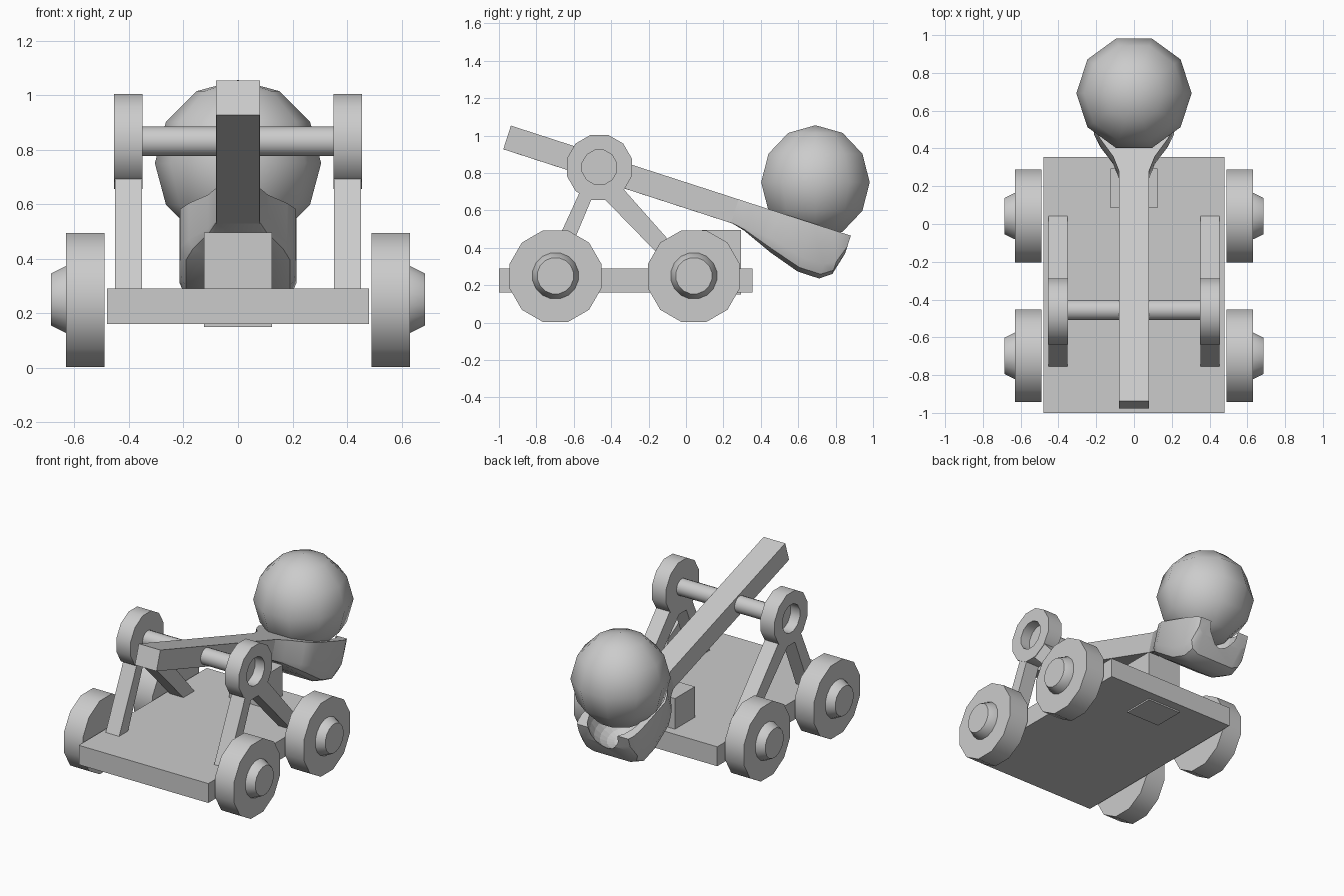
import bpy, bmesh, math
from mathutils import Vector, Matrix

if "Cube" in bpy.data.objects:
    bpy.data.objects.remove(bpy.data.objects["Cube"], do_unlink=True)

grey = bpy.data.materials.new("plain_grey")
grey.use_nodes = True
grey.diffuse_color = (0.6, 0.6, 0.6, 1)
grey.node_tree.nodes["Principled BSDF"].inputs["Base Color"].default_value = (0.6, 0.6, 0.6, 1)


def finish(name, bm, smooth=None):
    bmesh.ops.recalc_face_normals(bm, faces=bm.faces)
    mesh = bpy.data.meshes.new(name)
    bm.to_mesh(mesh)
    bm.free()
    obj = bpy.data.objects.new(name, mesh)
    bpy.context.collection.objects.link(obj)
    mesh.materials.append(grey)
    if smooth:
        bpy.ops.object.select_all(action="DESELECT")
        obj.select_set(True)
        bpy.context.view_layer.objects.active = obj
        bpy.ops.object.shade_smooth_by_angle(angle=math.radians(smooth))
    return obj


def loft(name, rings, smooth=None):
    """Skin a list of equal point rings and cap both ends."""
    bm = bmesh.new()
    loops = [[bm.verts.new(p) for p in ring] for ring in rings]
    for a, b in zip(loops, loops[1:]):
        for i in range(len(a)):
            j = (i + 1) % len(a)
            bm.faces.new((a[i], a[j], b[j], b[i]))
    bm.faces.new(loops[0])
    bm.faces.new(loops[-1])
    return finish(name, bm, smooth)


def box(name, x0, x1, y0, y1, z0, z1):
    return loft(name, [[(x0, y0, z), (x1, y0, z), (x1, y1, z), (x0, y1, z)] for z in (z0, z1)])


def lathe_x(name, profile, y, z, sides, turn=0.5):
    """Turn (x, radius) steps around a sideways axis."""
    angles = [(i + turn) * math.tau / sides for i in range(sides)]
    return loft(name, [[(x, y + r * math.cos(a), z + r * math.sin(a)) for a in angles]
                       for x, r in profile], 40)


def slab(name, profile, x0, x1):
    return loft(name, [[(x, y, z) for y, z in profile] for x in (x0, x1)])


# Deck and rear stop block
box("deck", -0.48, 0.48, -1.0, 0.355, 0.16, 0.29)
box("stop_block", -0.125, 0.125, 0.085, 0.295, 0.15, 0.495)

# Wheels, hubs, legs and bearings on both sides
for side, s in (("right", -1), ("left", 1)):
    for place, y in (("front", -0.698), ("rear", 0.042)):
        lathe_x(f"{side}_{place}_wheel", [(s * 0.49, 0.254), (s * 0.63, 0.254)], y, 0.248, 12)
        lathe_x(f"{side}_{place}_hub", [(s * 0.62, 0.125), (s * 0.632, 0.125), (s * 0.685, 0.098)],
                y, 0.25, 16)
    slab(f"{side}_front_leg", [(-0.76, 0.28), (-0.665, 0.28), (-0.48, 0.72), (-0.558, 0.72)],
         s * 0.352, s * 0.452)
    slab(f"{side}_rear_leg", [(-0.065, 0.28), (0.05, 0.28), (-0.34, 0.72), (-0.46, 0.685)],
         s * 0.352, s * 0.452)
    lathe_x(f"{side}_bearing", [(s * 0.35, 0.18), (s * 0.455, 0.18), (s * 0.455, 0.095),
                                (s * 0.385, 0.095)], -0.463, 0.83, 12)
lathe_x("axle", [(-0.37, 0.055), (0.37, 0.055)], -0.455, 0.83, 16)

# Throwing arm: stations of (distance, half width, depth, bottom corner cut)
origin = Vector((0, -0.936, 1.053))
along = Vector((0, 0.951, -0.308))
down = Vector((0, -0.308, -0.951))


def section(s, w, d, c):
    pts = [(-w, 0), (w, 0), (w, d - c), (w - 0.3 * c, d - 0.3 * c), (w - c, d),
           (c - w, d), (0.3 * c - w, d - 0.3 * c), (-w, d - c)]
    return [origin + along * s + down * t + Vector((x, 0, 0)) for x, t in pts]


box_arm = [section(s, 0.08, 0.133, 0.001) for s in (0, 1.34)]
loft("throwing_arm", box_arm)
scoop = loft("scoop", [section(*row) for row in (
    (1.28, 0.08, 0.131, 0.005), (1.36, 0.11, 0.15, 0.02), (1.46, 0.18, 0.19, 0.05),
    (1.53, 0.212, 0.218, 0.07), (1.70, 0.215, 0.27, 0.08), (1.82, 0.215, 0.27, 0.08),
    (1.88, 0.205, 0.225, 0.07), (1.911, 0.19, 0.1, 0.04))], 35)

# Hollow of the scoop, open at the back
bm = bmesh.new()
bmesh.ops.create_uvsphere(bm, u_segments=20, v_segments=12, radius=1)
bmesh.ops.transform(bm, verts=bm.verts, matrix=Matrix.Translation(origin + along * 1.76)
                    @ Matrix.Rotation(math.radians(-17.9), 4, "X")
                    @ Matrix.Diagonal((0.17, 0.2, 0.2, 1)))
cutter = finish("scoop_cutter", bm)
cutter.hide_render = True
cutter.hide_viewport = True
cut = scoop.modifiers.new("hollow", "BOOLEAN")
cut.operation = "DIFFERENCE"
cut.object = cutter

# Round boulder
bm = bmesh.new()
bmesh.ops.create_uvsphere(bm, u_segments=10, v_segments=6, radius=0.305)
bmesh.ops.transform(bm, verts=bm.verts, matrix=Matrix.Translation((0, 0.692, 0.75))
                    @ Matrix.Rotation(math.pi / 2, 4, "Z"))
finish("boulder", bm, 60)
